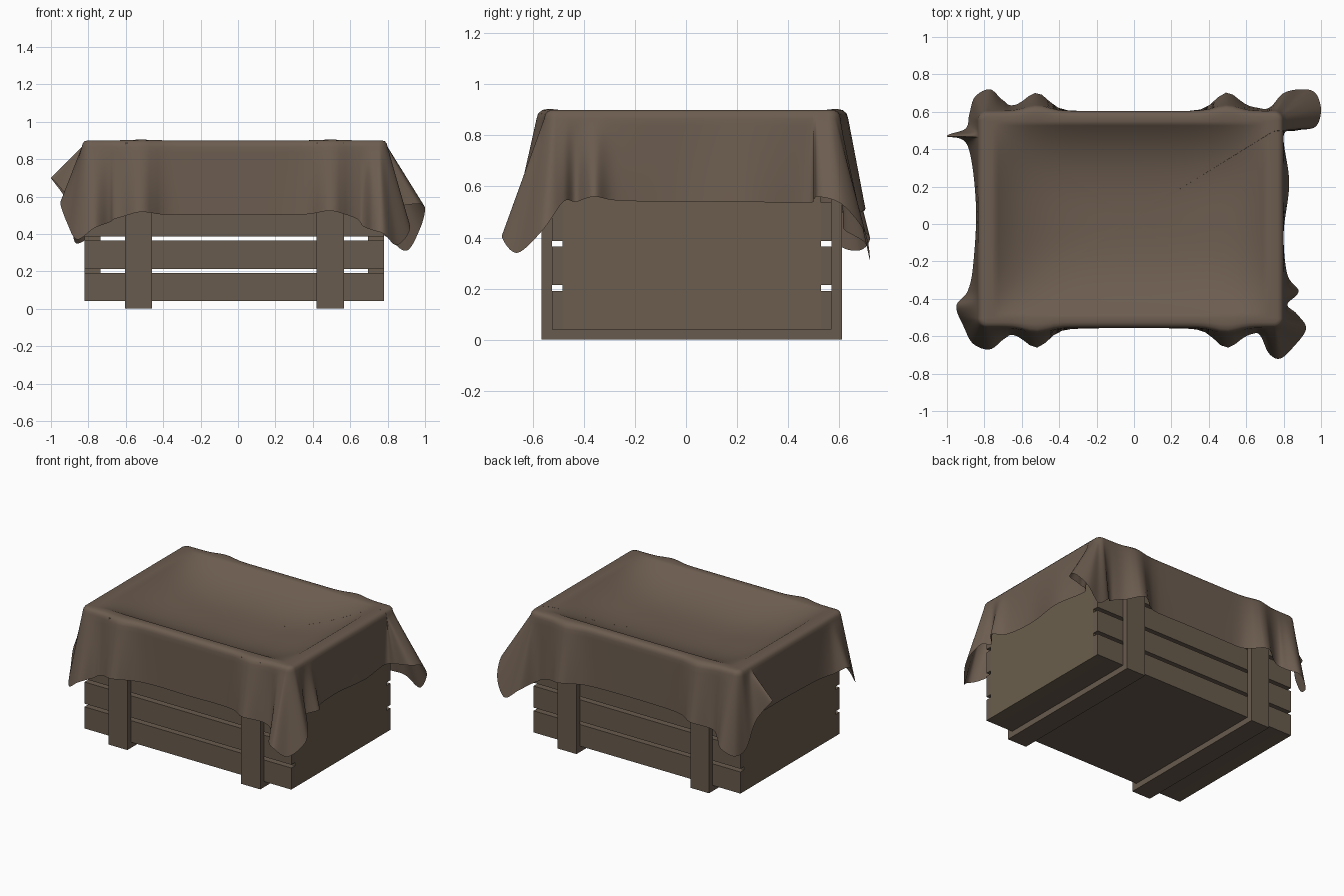
import bpy, bmesh, math
from mathutils import Vector

if "Cube" in bpy.data.objects:
    bpy.data.objects.remove(bpy.data.objects["Cube"])


def material(name, rgb):
    m = bpy.data.materials.new(name)
    m.diffuse_color = (*rgb, 1)
    m.use_nodes = True
    m.node_tree.nodes["Principled BSDF"].inputs["Base Color"].default_value = m.diffuse_color
    return m


WOOD = material("brown wood", (0.140, 0.104, 0.074))
PANEL = material("end panel wood", (0.146, 0.111, 0.074))
CLOTH = material("brown cloth", (0.150, 0.108, 0.079))


def finish(name, bm, mat):
    bmesh.ops.recalc_face_normals(bm, faces=bm.faces)
    me = bpy.data.meshes.new(name)
    bm.to_mesh(me)
    bm.free()
    me.materials.append(mat)
    ob = bpy.data.objects.new(name, me)
    bpy.context.collection.objects.link(ob)
    return ob


def box(name, x, y, z, mat):
    bm = bmesh.new()
    bmesh.ops.create_cube(bm, size=1)
    for v in bm.verts:
        v.co = [(r[0] + r[1]) / 2 + c * (r[1] - r[0]) for r, c in zip((x, y, z), v.co)]
    return finish(name, bm, mat)


# Crate: end panels and floor
X0, X1, Y0, Y1 = -0.82, 0.78, -0.525, 0.57
TOP = 0.885
T = 0.042
box("left_end_panel", (X0, X0 + 0.085), (Y0 + T, Y1 - T), (0.04, TOP), PANEL)
box("right_end_panel", (X1 - 0.085, X1), (Y0 + T, Y1 - T), (0.04, TOP), PANEL)
box("floor", (X0 + 0.085, X1 - 0.085), (Y0 + T, Y1 - T), (0.04, 0.08), WOOD)

# Long side slats, with gaps between
for i in range(5):
    z = 0.04 + i * 0.1735
    for side, y in (("front", (Y0, Y0 + T)), ("back", (Y1 - T, Y1))):
        box(f"{side}_slat_{i + 1}", (X0, X1), y, (z, min(z + 0.151, TOP)), WOOD)

# Upright battens and the skids joining them underneath
for side, x in (("left", (-0.605, -0.46)), ("right", (0.42, 0.568))):
    box(f"{side}_skid", x, (Y0, Y1), (0, 0.04), WOOD)
    box(f"{side}_front_batten", x, (Y0 - 0.04, Y0), (0, TOP), WOOD)
    box(f"{side}_back_batten", x, (Y1, Y1 + 0.04), (0, TOP), WOOD)

# Cloth hem, anticlockwise from front middle (batten bulges are added by rule)
HEM = [
    (0, -.557, .50), (.30, -.56, .503), (.60, -.58, .49), (.67, -.59, .44),
    (.72, -.69, .42), (.78, -.72, .40), (.85, -.66, .34), (.92, -.56, .43),
    (.87, -.48, .54), (.82, -.43, .54), (.88, -.36, .56), (.82, -.27, .545),
    (.80, -.05, .54), (.83, .22, .54), (.80, .47, .535), (.87, .50, .55),
    (.97, .52, .56), (1.0, .61, .53), (.97, .70, .42), (.90, .72, .31),
    (.80, .70, .38), (.72, .62, .43), (.62, .62, .47), (.30, .605, .50),
    (-.30, .605, .50), (-.62, .62, .47), (-.70, .66, .44), (-.77, .72, .40),
    (-.85, .68, .35), (-.88, .59, .38), (-.90, .51, .55), (-1.0, .47, .70),
    (-.89, .42, .58), (-.845, .10, .54), (-.86, -.22, .54), (-.89, -.36, .54),
    (-.95, -.44, .57), (-.91, -.55, .45), (-.86, -.64, .37), (-.77, -.67, .43),
    (-.69, -.61, .46), (-.62, -.58, .485), (-.30, -.56, .503)]
CX, CY, HX, HY, R = -0.0175, 0.025, 0.7675, 0.53, 0.05


def smooth_loop(pts, n):
    """Closed Catmull-Rom curve through the points."""
    out = []
    p = [Vector(q) for q in pts]
    for i in range(len(p)):
        a, b, c, d = (p[(i + k) % len(p)] for k in (-1, 0, 1, 2))
        for s in range(n):
            t = s / n
            out.append(0.5 * (2 * b + (c - a) * t + (2 * a - 5 * b + 4 * c - d) * t * t
                              + (3 * b - a - 3 * c + d) * t ** 3))
    return out


def sag(x, y):
    u = min(1, abs(x - CX) / 0.73)
    v = min(1, abs(y - CY) / 0.515)
    return 0.14 * (1 - u ** 4) * (1 - v ** 3)


# Each column runs from the hem up over the rim and into the sagging middle
columns = []
for h in smooth_loop(HEM, 8):
    c = Vector((min(max(h.x, CX - HX), CX + HX), min(max(h.y, CY - HY), CY + HY), 0))
    d = Vector((h.x - c.x, h.y - c.y, 0)).normalized()
    bump = 0
    if abs(d.y) > 0.9:
        bump = sum(math.exp(-((h.x - m) / 0.085) ** 2) for m in (-0.52, 0.495))
    out = Vector((0, math.copysign(bump, d.y), 0))
    rim = c + d * R + Vector((0, 0, 0.865))
    h = h + Vector((0, 0, 0.025 * bump))
    col = []
    for i in range(13):
        t = 1 - i / 12
        col.append(rim.lerp(h, t) + out * (0.03 + 0.06 * t))
    for off, z in ((0.046, 0.882), (0.036, 0.895), (0.02, 0.90)):
        col.append(c + d * off + out * 0.03 * off / R + Vector((0, 0, z + 0.004 * bump)))
    edge = c
    for k in (0.99, 0.965, 0.945, 0.92, 0.89, 0.85, 0.8, 0.74, 0.66, 0.56, 0.44, 0.3, 0.15):
        x, y = CX + (edge.x - CX) * k, CY + (edge.y - CY) * k
        col.append(Vector((x, y, 0.90 - sag(x, y))))
    columns.append(col)

bm = bmesh.new()
verts = [[bm.verts.new(p) for p in col] for col in columns]
centre = bm.verts.new((CX, CY, 0.90 - sag(CX, CY)))
for i, a in enumerate(verts):
    b = verts[(i + 1) % len(verts)]
    for j in range(len(a) - 1):
        bm.faces.new((a[j], b[j], b[j + 1], a[j + 1]))
    bm.faces.new((a[-1], b[-1], centre))
bmesh.ops.remove_doubles(bm, verts=bm.verts, dist=0.0002)
for f in bm.faces:
    f.smooth = True
finish("draped_cloth", bm, CLOTH)
